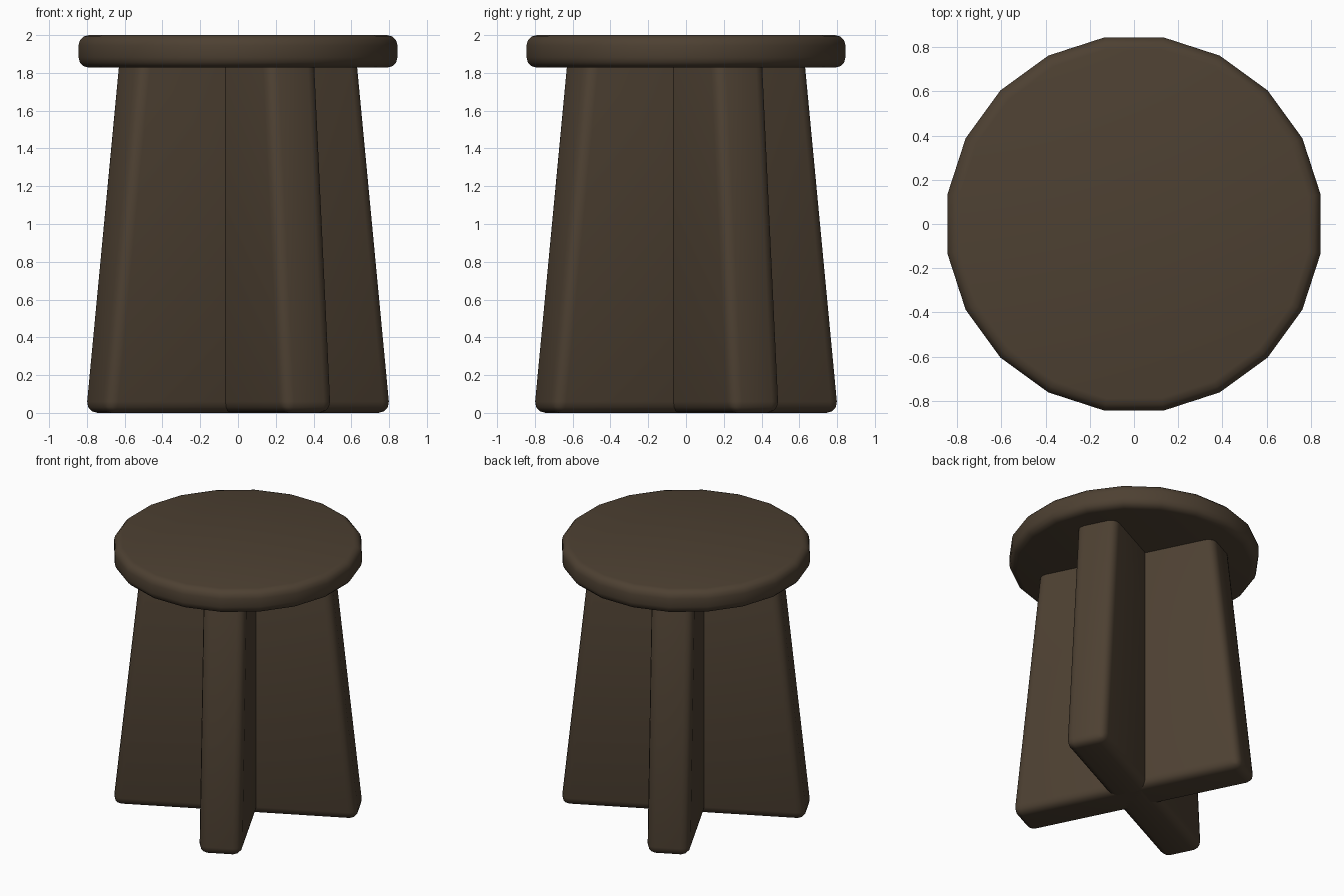
import bpy, bmesh, math
from mathutils import Matrix

if "Cube" in bpy.data.objects:
    bpy.data.objects.remove(bpy.data.objects["Cube"])

wood = bpy.data.materials.new("dark brown wood")
wood.diffuse_color = (0.075, 0.052, 0.032, 1)
wood.use_nodes = True
wood.node_tree.nodes["Principled BSDF"].inputs["Base Color"].default_value = wood.diffuse_color


def finish(name, bm, bevel):
    """Turn a bmesh into a softly bevelled, smooth-shaded object."""
    bmesh.ops.recalc_face_normals(bm, faces=bm.faces)
    # round every hard edge, leaving the shallow rim facets alone
    hard = [e for e in bm.edges if e.calc_face_angle() > math.radians(40)]
    bmesh.ops.bevel(bm, geom=hard, offset=bevel, offset_type='OFFSET',
                    segments=3, profile=0.5, affect='EDGES', clamp_overlap=True)
    mesh = bpy.data.meshes.new(name)
    bm.to_mesh(mesh)
    bm.free()
    mesh.materials.append(wood)
    obj = bpy.data.objects.new(name, mesh)
    bpy.context.collection.objects.link(obj)
    bpy.ops.object.select_all(action='DESELECT')
    obj.select_set(True)
    bpy.context.view_layer.objects.active = obj
    bpy.ops.object.shade_smooth_by_angle(angle=math.radians(40))
    return obj


# Round seat: 20-sided disc with flats facing the axes
SEAT_BOTTOM, SEAT_TOP, SEAT_R = 1.828, 2.0, 0.855
bm = bmesh.new()
bmesh.ops.create_cone(
    bm, cap_ends=True, segments=20, radius1=SEAT_R, radius2=SEAT_R,
    depth=SEAT_TOP - SEAT_BOTTOM,
    matrix=Matrix.Translation((0, 0, (SEAT_TOP + SEAT_BOTTOM) / 2))
    @ Matrix.Rotation(math.radians(9), 4, 'Z'))
finish("seat", bm, 0.055)

# Two crossing leg boards, tapering towards the seat
LEG_TOP, HALF_THICK = 1.92, 0.148
for name, angle in (("leg_board_a", 26.5), ("leg_board_b", 116.5)):
    bm = bmesh.new()
    bmesh.ops.create_cube(bm, size=2)
    for v in bm.verts:
        z = LEG_TOP if v.co.z > 0 else 0.0
        v.co = (v.co.x * (0.848 - 0.106 * z), v.co.y * HALF_THICK, z)
    bmesh.ops.rotate(bm, verts=bm.verts, cent=(0, 0, 0),
                     matrix=Matrix.Rotation(math.radians(angle), 3, 'Z'))
    finish(name, bm, 0.06)
